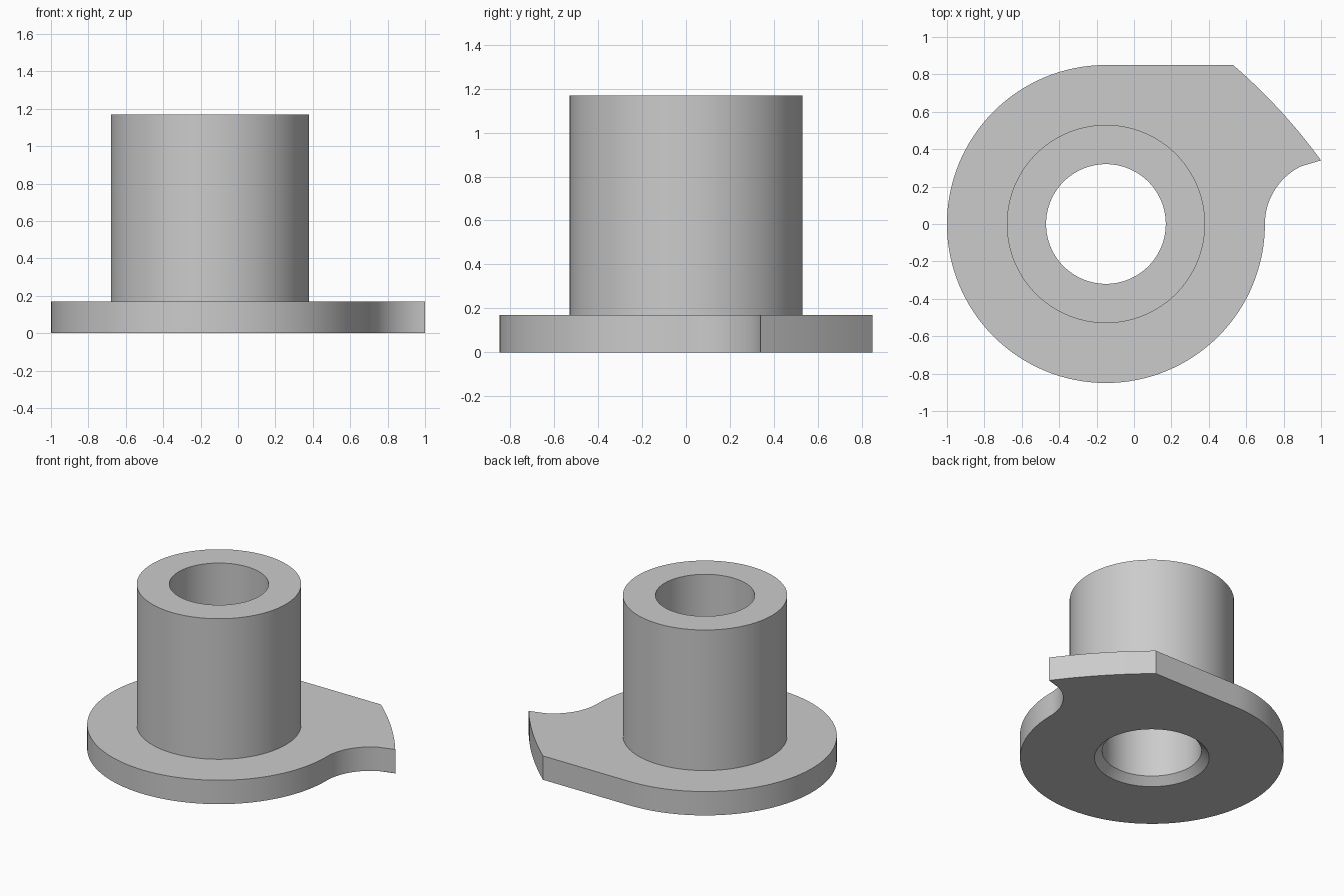
import bpy
import bmesh
from math import sin, cos, pi, radians, hypot, atan2
from mathutils import Vector

cube = bpy.data.objects.get("Cube")
if cube:
    bpy.data.objects.remove(cube, do_unlink=True)

AXIS = Vector((-0.15, 0))        # bore axis
FLANGE_R, TUBE_R, BORE_R = 0.85, 0.53, 0.32
FLANGE_H, TOTAL_H, CHAMFER = 0.17, 1.17, 0.05

grey = bpy.data.materials.new("light_grey")
grey.use_nodes = True
grey.diffuse_color = (0.6, 0.6, 0.6, 1)
grey.node_tree.nodes["Principled BSDF"].inputs["Base Color"].default_value = (0.6, 0.6, 0.6, 1)


def arc(center, radius, start, end, steps):
    """Points along an arc in degrees, leaving out the last one."""
    angles = [radians(start + (end - start) * i / steps) for i in range(steps)]
    return [Vector((center[0] + radius * cos(a), center[1] + radius * sin(a))) for a in angles]


def bowed(a, b, bulge, steps):
    """Points from a to b, bowed to the right of travel, leaving out b."""
    side = Vector((b.y - a.y, a.x - b.x)).normalized()
    return [a.lerp(b, i / steps) + side * bulge * 4 * (i / steps) * (1 - i / steps)
            for i in range(steps)]


# Flange outline: concave notch, bowed tip edge, straight back edge, round rim
tip = Vector((1.0, 0.34))
corner = Vector((0.53, FLANGE_R))
notch_r = 0.343
notch_x = AXIS.x + FLANGE_R + notch_r
outline = arc((notch_x, 0), notch_r, 180, 97.2, 20)
outline += bowed(tip, corner, 0.02, 14)
outline += bowed(corner, Vector((AXIS.x, FLANGE_R)), 0, 14)
outline += arc(AXIS, FLANGE_R, 90, 360, 96)


def circle(radius):
    """Circle points on the same rays as the outline points."""
    return [AXIS + (p - AXIS).normalized() * radius for p in outline]


# Closed loft: underside, rim, flange top, tube wall, tube end, bore, chamfer
sections = [
    (circle(BORE_R + CHAMFER), 0), (outline, 0), (outline, FLANGE_H),
    (circle(TUBE_R), FLANGE_H), (circle(TUBE_R), TOTAL_H),
    (circle(BORE_R), TOTAL_H), (circle(BORE_R), CHAMFER),
]
bm = bmesh.new()
rings = [[bm.verts.new((p.x, p.y, z)) for p in pts] for pts, z in sections]
n = len(outline)
for k, ring in enumerate(rings):
    above = rings[(k + 1) % len(rings)]
    for i in range(n):
        j = (i + 1) % n
        bm.faces.new((ring[i], ring[j], above[j], above[i]))
bmesh.ops.recalc_face_normals(bm, faces=bm.faces)

mesh = bpy.data.meshes.new("flanged_bushing")
bm.to_mesh(mesh)
bm.free()
mesh.materials.append(grey)
bushing = bpy.data.objects.new("flanged_bushing", mesh)
bpy.context.collection.objects.link(bushing)

bpy.ops.object.select_all(action='DESELECT')
bushing.select_set(True)
bpy.context.view_layer.objects.active = bushing
bpy.ops.object.shade_smooth_by_angle(angle=radians(30))
